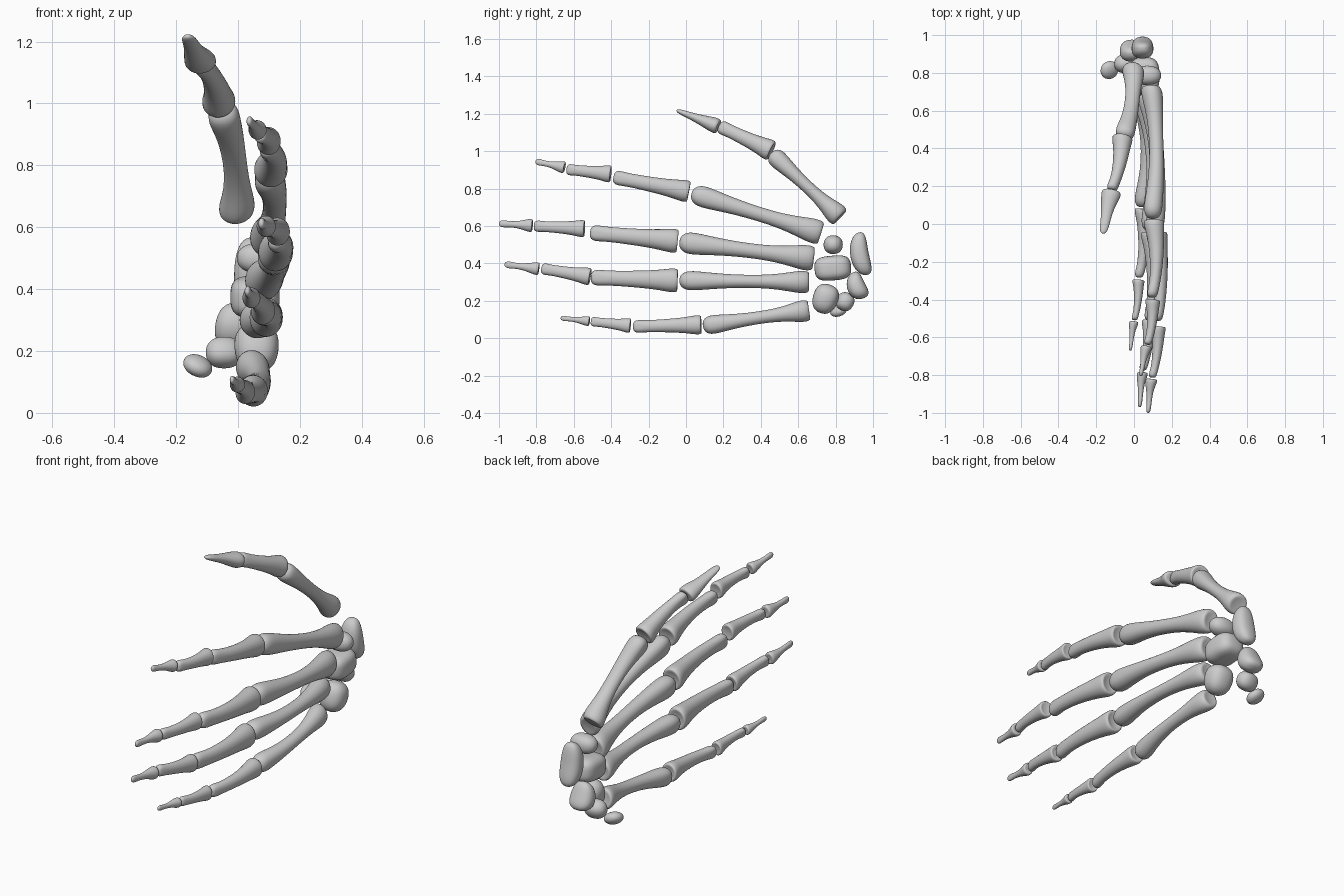
import bpy, bmesh, math
from mathutils import Vector, Euler

SEG = 20
# profiles: (position along bone, side width, palm-back depth, palmar shift, palmar groove)
META = [(.012, .45, .45, .1, 0), (0, .78, .75, .1, 0), (.015, .95, .95, .08, 0), (.07, 1, 1, .05, 0),
        (.16, .82, .85, 0, 0), (.3, .6, .68, 0, 0), (.48, .55, .64, 0, 0), (.66, .62, .7, .02, 0),
        (.8, .76, .86, .1, .1), (.9, .86, 1, .18, .2), (.955, .8, .92, .15, .18), (.99, .5, .6, .1, .05),
        (1, .2, .25, .1, 0)]
PHAL = [(.03, .45, .45, 0, 0), (.005, .8, .8, 0, 0), (.015, .96, .96, 0, 0), (.08, 1, 1, .05, .1),
        (.2, .84, .84, 0, .1), (.4, .71, .67, -.05, 0), (.62, .64, .56, -.05, 0), (.8, .6, .54, 0, .1),
        (.9, .66, .64, .1, .3), (.96, .62, .6, .12, .35), (.99, .42, .42, .1, .25), (.995, .2, .2, .1, 0)]
TIP = [(.02, .45, .45, 0, 0), (0, .8, .8, 0, 0), (.03, .98, 1, 0, 0), (.12, .98, .95, .05, 0),
       (.3, .7, .68, .1, 0), (.5, .48, .48, .05, 0), (.7, .45, .4, 0, 0), (.85, .54, .38, 0, 0),
       (.94, .5, .34, 0, 0), (.985, .32, .24, 0, 0), (1, .12, .12, 0, 0)]
THUMB_TIP = [(.02, .45, .45, 0, 0), (0, .8, .8, 0, 0), (.03, .98, 1, 0, 0), (.12, 1, 1, 0, 0),
             (.3, .8, .78, .05, 0), (.5, .58, .6, .05, 0), (.7, .44, .5, 0, 0), (.85, .36, .46, 0, 0),
             (.94, .28, .38, 0, 0), (.985, .18, .22, 0, 0), (1, .08, .1, 0, 0)]


def finish(bm, name):
    bmesh.ops.recalc_face_normals(bm, faces=bm.faces)
    for f in bm.faces:
        f.smooth = True
    me = bpy.data.meshes.new(name)
    bm.to_mesh(me)
    bm.free()
    ob = bpy.data.objects.new(name, me)
    bpy.context.collection.objects.link(ob)
    m = ob.modifiers.new("smooth", 'SUBSURF')
    m.levels = m.render_levels = 1
    return ob


def bone(name, a, b, w, h, profile, bow=0.0):
    """Long bone lofted from a to b; w, h are the largest half widths."""
    a, b = Vector(a), Vector(b)
    d = b - a
    n = d.normalized()
    v = Vector((1, 0, 0))
    v = (v - n * v.dot(n)).normalized()      # towards the back of the hand
    u = n.cross(v)
    bm = bmesh.new()
    rings = []
    for t, su, sv, off, g in profile:
        c = a + d * t + v * (bow * math.sin(math.pi * t) - off * h)
        ring = []
        for i in range(SEG):
            k = 2 * math.pi * i / SEG
            cu, cv = math.cos(k), math.sin(k)
            r = 1 - g * max(0, -cv) ** 6 - .5 * g * max(0, cv) ** 6
            ring.append(bm.verts.new(c + u * (w * su * cu * r) + v * (h * sv * cv * r)))
        rings.append(ring)
    for r0, r1 in zip(rings, rings[1:]):
        for i in range(SEG):
            j = (i + 1) % SEG
            bm.faces.new((r0[i], r0[j], r1[j], r1[i]))
    bm.faces.new(rings[0])
    bm.faces.new(rings[-1])
    return finish(bm, name)


def pebble(name, c, size, rot=(0, 0, 0), p=2.4, bend=0.0, taper=0.0):
    """Wrist bone: rounded block, optionally bent and tapered along its z."""
    bm = bmesh.new()
    bmesh.ops.create_uvsphere(bm, u_segments=20, v_segments=12, radius=1)
    R = Euler([math.radians(x) for x in rot]).to_matrix()
    for q in bm.verts:
        s = sum(abs(k) ** p for k in q.co) ** (-1 / p)
        x, y, z = q.co * s
        f = 1 + taper * z
        q.co = Vector(c) + R @ Vector((x * size[0] * f, y * size[1] * f - bend * z * z + bend * .4,
                                       z * size[2]))
    return finish(bm, name)


# each finger: (start, end, half width, half depth, bow) from palm to tip
fingers = {
    "index": [((.095, .725, .56), (.105, .03, .775), .068, .058, .02),
              ((.105, .02, .782), (.10, -.39, .862), .06, .058, .015),
              ((.10, -.40, .877), (.075, -.64, .903), .047, .042, .006),
              ((.066, -.648, .912), (.035, -.805, .945), .033, .03, 0)],
    "middle": [((.08, .685, .425), (.118, -.035, .515), .07, .06, .025),
               ((.12, -.04, .518), (.128, -.515, .565), .066, .06, .015),
               ((.13, -.54, .585), (.10, -.815, .60), .047, .042, .006),
               ((.093, -.82, .602), (.075, -1.0, .613), .036, .032, 0)],
    "ring": [((.06, .66, .30), (.09, -.035, .308), .062, .058, .03),
             ((.09, -.04, .308), (.085, -.51, .325), .066, .058, .015),
             ((.082, -.51, .328), (.05, -.775, .373), .048, .042, .006),
             ((.045, -.785, .37), (.03, -.97, .395), .035, .03, 0)],
    "little": [((.045, .66, .15), (.05, .09, .065), .06, .054, .025),
               ((.05, .085, .072), (.03, -.285, .062), .053, .05, .012),
               ((.024, -.295, .066), (.005, -.51, .09), .04, .034, .005),
               ((0, -.515, .09), (-.02, -.67, .108), .027, .025, 0)],
}
parts = ["metacarpal", "proximal_phalanx", "middle_phalanx", "distal_phalanx"]
for finger, chain in fingers.items():
    for part, prof, (a, b, w, h, bow) in zip(parts, (META, PHAL, PHAL, TIP), chain):
        bone(f"{finger}_{part}", a, b, w, h, prof, bow)

# thumb
bone("thumb_metacarpal", (.0, .825, .645), (-.045, .455, .99), .06, .06, META, .012)
bone("thumb_proximal_phalanx", (-.06, .46, 1.0), (-.115, .175, 1.135), .058, .058, PHAL, .008)
bone("thumb_distal_phalanx", (-.118, .175, 1.13), (-.165, -.05, 1.218), .042, .052, THUMB_TIP)

# wrist bones
pebble("trapezoid", (.07, .787, .50), (.075, .052, .05), (0, 0, 0), 2.3)
pebble("scaphoid", (.045, .935, .45), (.058, .05, .116), (10, 0, 0), 2.6, -.02, -.05)
pebble("capitate", (.055, .785, .375), (.08, .098, .066), (5, 0, 0), 3.6)
pebble("lunate", (-.01, .915, .28), (.065, .05, .075), (22, 0, 0), 2.5, -.015, -.12)
pebble("hamate", (.06, .745, .21), (.072, .068, .08), (-20, 0, 0), 2.5, 0, .08)
pebble("triquetrum", (-.045, .85, .195), (.06, .048, .05), (-30, 0, 10), 2.4)
pebble("pisiform", (-.13, .815, .152), (.05, .05, .032), (20, 25, 0), 2.1)
